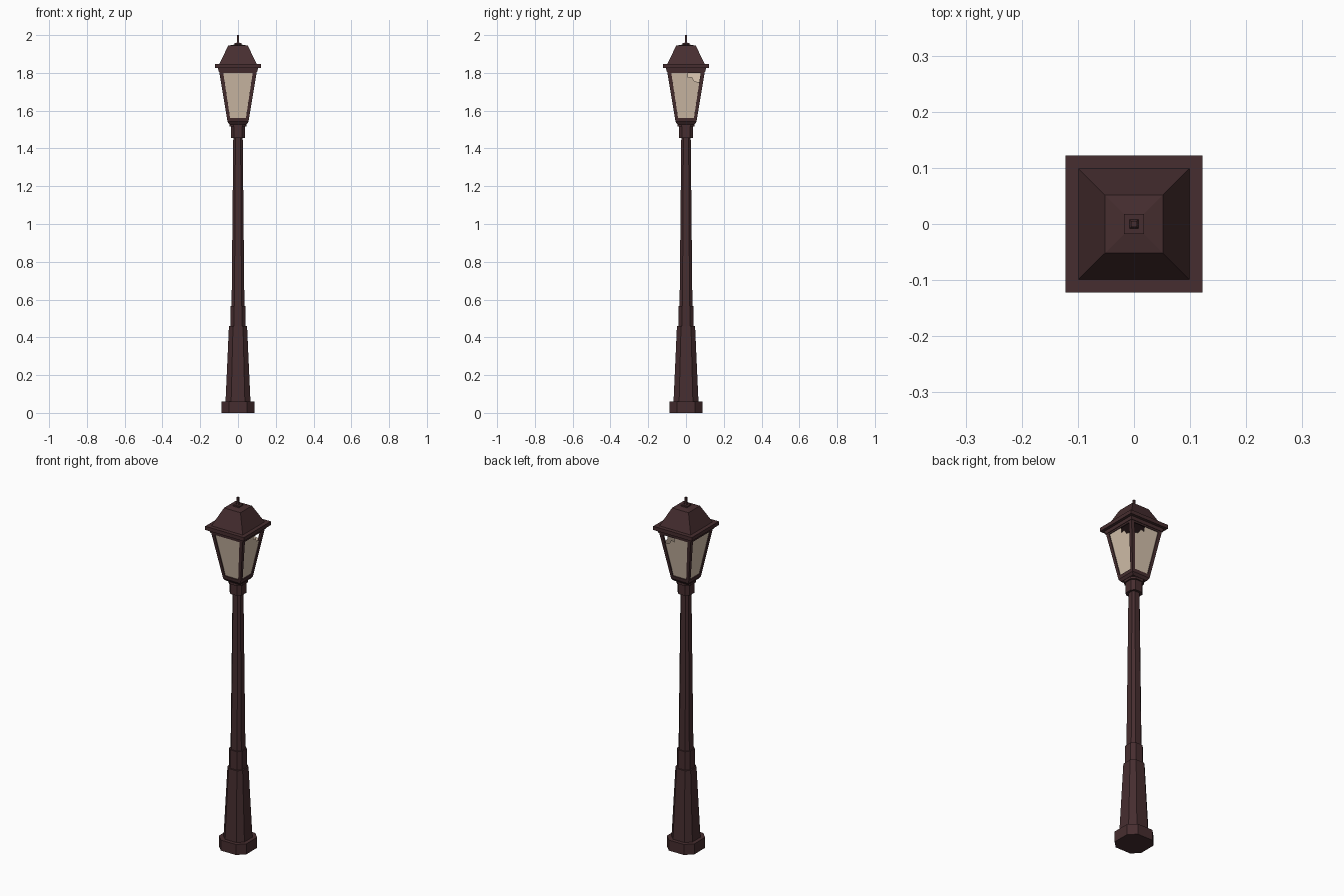
import bpy
import bmesh
from math import pi
from mathutils import Matrix, Vector

cube = bpy.data.objects.get("Cube")
if cube:
    bpy.data.objects.remove(cube, do_unlink=True)


def material(name, colour):
    m = bpy.data.materials.new(name)
    m.use_nodes = True
    m.diffuse_color = colour
    m.node_tree.nodes["Principled BSDF"].inputs["Base Color"].default_value = colour
    return m


IRON = material("dark brown iron", (0.062, 0.027, 0.029, 1))
GLASS = material("warm glass", (0.66, 0.53, 0.41, 1))


def finish(name, bm, mat):
    mesh = bpy.data.meshes.new(name)
    bm.to_mesh(mesh)
    bm.free()
    mesh.materials.append(mat)
    obj = bpy.data.objects.new(name, mesh)
    bpy.context.collection.objects.link(obj)
    return obj


def section(a, cut):
    """Square of half width a; cut below one chamfers the corners."""
    if cut == 1:
        return [(a, -a), (a, a), (-a, a), (-a, -a)]
    b = a * cut
    return [(a, -b), (a, b), (b, a), (-b, a), (-a, b), (-a, -b), (-b, -a), (b, -a)]


def stack(name, profile, cut=1):
    """Closed solid through (half width, height) rings."""
    bm = bmesh.new()
    rings = [[bm.verts.new((x, y, z)) for x, y in section(a, cut)] for a, z in profile]
    for low, high in zip(rings, rings[1:]):
        for i in range(len(low)):
            j = (i + 1) % len(low)
            bm.faces.new((low[i], low[j], high[j], high[i]))
    bm.faces.new(rings[0][::-1])
    bm.faces.new(rings[-1])
    return finish(name, bm, IRON)


# Post, chamfered square all the way up
CUT = 0.55
stack("base_plinth", [(0.087, 0), (0.087, 0.06)], CUT)
stack("tapered_skirt", [(0.066, 0.06), (0.048, 0.46)], CUT)
stack("lower_collar", [(0.040, 0.46), (0.040, 0.565)], CUT)
stack("shaft", [(0.034, 0.56), (0.025, 1.46)], CUT)
stack("upper_collar", [(0.038, 1.455), (0.038, 1.52)], CUT)
stack("collar_lip", [(0.045, 1.515), (0.045, 1.53)], CUT)

# Lantern floor, roof and finial
stack("lantern_floor", [(0.046, 1.528), (0.056, 1.542), (0.056, 1.552)])
stack("lantern_top_rail", [(0.103, 1.808), (0.106, 1.828)])
stack("roof_rim", [(0.122, 1.826), (0.122, 1.847)])
stack("roof", [(0.099, 1.847), (0.052, 1.944), (0.018, 1.95)])
stack("finial_base", [(0.018, 1.945), (0.018, 1.957)])
stack("finial_spike", [(0.008, 1.957), (0.005, 1.965), (0.005, 2.0)])

# Lantern sides: sloping frame with an opening, and a pane set behind it
Z_LOW, Z_HIGH = 1.545, 1.815
W_LOW, W_HIGH = 0.056, 0.101


def wall_point(u, z, depth=0):
    t = (z - Z_LOW) / (Z_HIGH - Z_LOW)
    return Vector((u, depth - W_LOW - t * (W_HIGH - W_LOW), z))


outer = [(-W_LOW, Z_LOW), (W_LOW, Z_LOW), (W_HIGH, Z_HIGH), (-W_HIGH, Z_HIGH)]
inner = [(-0.042, 1.56), (0.042, 1.56), (0.078, 1.80), (-0.078, 1.80)]
pane = [(-0.046, 1.552), (0.046, 1.552), (0.083, 1.808), (-0.083, 1.808)]
# Same pane with a jagged piece missing from one upper corner
broken = pane[:2] + [(0.074, 1.75), (0.045, 1.755), (0.03, 1.78),
                     (0.01, 1.775), (0.01, 1.808)] + pane[3:]
mirrored = [(-u, z) for u, z in reversed(broken)]

sides = [("front", 0, pane), ("left", 1, broken),
         ("back", 2, mirrored), ("right", 3, pane)]
for side, turn, outline in sides:
    rot = Matrix.Rotation(turn * pi / 2, 3, "Z")

    bm = bmesh.new()
    o = [bm.verts.new(rot @ wall_point(*p)) for p in outer]
    n = [bm.verts.new(rot @ wall_point(*p)) for p in inner]
    for i in range(4):
        j = (i + 1) % 4
        bm.faces.new((o[i], o[j], n[j], n[i]))
    frame = finish(side + "_frame", bm, IRON)
    thick = frame.modifiers.new("thickness", "SOLIDIFY")
    thick.thickness = 0.01
    thick.offset = -1

    bm = bmesh.new()
    bm.faces.new([bm.verts.new(rot @ wall_point(u, z, 0.005)) for u, z in outline])
    finish(side + "_pane", bm, GLASS)
